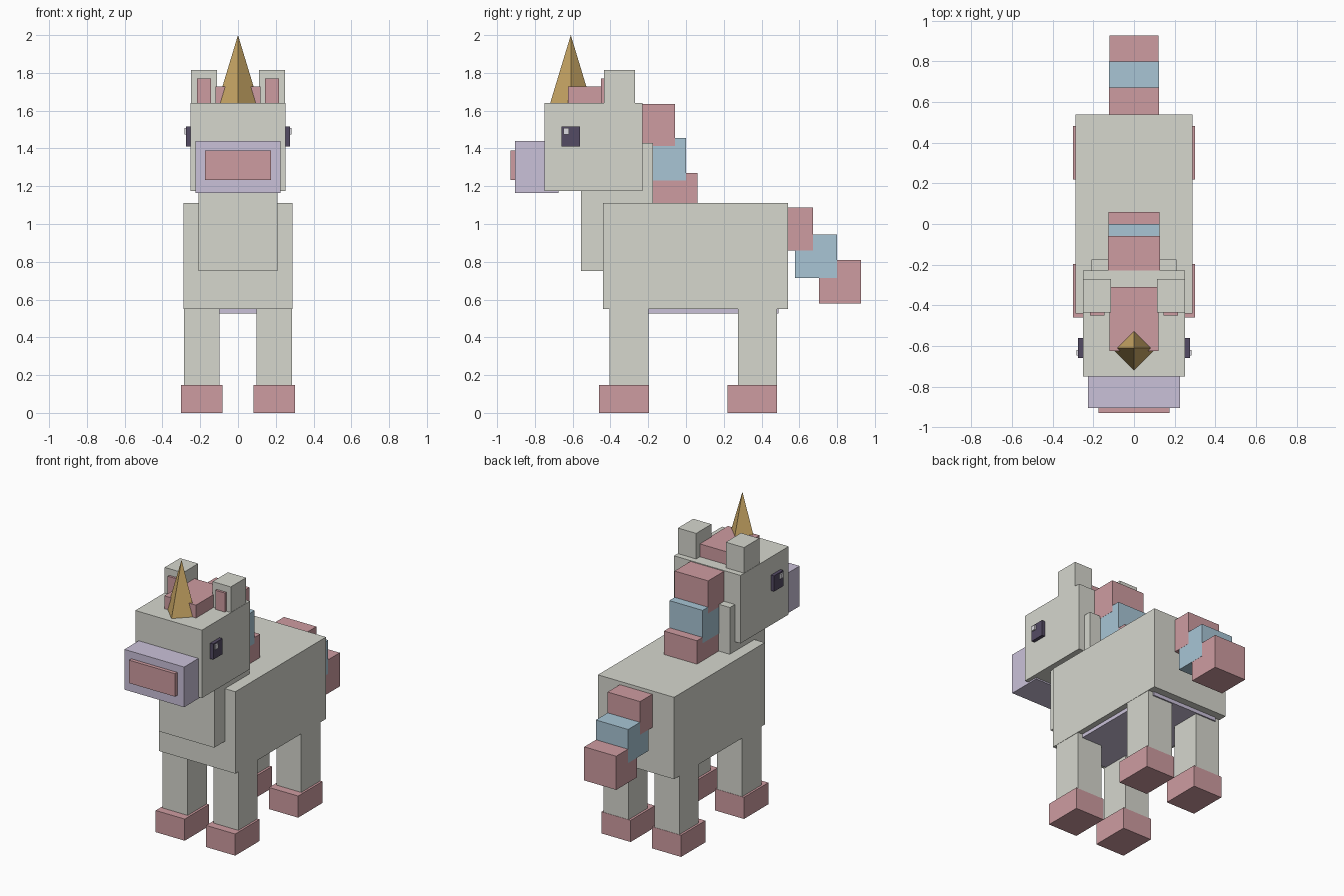
import bpy
import bmesh
from math import pi

cube = bpy.data.objects.get("Cube")
if cube:
    bpy.data.objects.remove(cube, do_unlink=True)


def material(name, *srgb):
    """Flat colour from 0-255 display values, stored as linear."""
    lin = [((c / 255 + 0.055) / 1.055) ** 2.4 for c in srgb] + [1.0]
    m = bpy.data.materials.new(name)
    m.diffuse_color = lin
    m.use_nodes = True
    m.node_tree.nodes["Principled BSDF"].inputs["Base Color"].default_value = lin
    return m


COAT = material("warm_grey", 214, 215, 206)
PINK = material("dusty_pink", 206, 156, 161)
BLUE = material("soft_blue", 168, 197, 213)
LILAC = material("lilac", 202, 193, 217)
GOLD = material("gold", 206, 171, 104)
DARK = material("dark_plum", 84, 75, 100)
SHINE = material("eye_shine", 222, 220, 226)


def add(name, bm, mat):
    mesh = bpy.data.meshes.new(name)
    bm.to_mesh(mesh)
    bm.free()
    mesh.materials.append(mat)
    obj = bpy.data.objects.new(name, mesh)
    bpy.context.collection.objects.link(obj)
    return obj


def box(name, mat, x, y, z):
    """Box from (low, high) ranges on each axis."""
    bm = bmesh.new()
    bmesh.ops.create_cube(bm, size=1)
    for v in bm.verts:
        v.co = [(lo + hi) / 2 + c * (hi - lo) for c, (lo, hi) in zip(v.co, (x, y, z))]
    return add(name, bm, mat)


def centred(name, mat, half, y, z):
    return box(name, mat, (-half, half), y, z)


def pair(name, mat, x, y, z):
    box("left_" + name, mat, x, y, z)
    box("right_" + name, mat, (-x[1], -x[0]), y, z)


# Trunk, neck and head
centred("body", COAT, 0.288, (-0.44, 0.54), (0.55, 1.11))
centred("belly", LILAC, 0.25, (-0.39, 0.49), (0.525, 0.56))
centred("neck", COAT, 0.209, (-0.555, -0.175), (0.75, 1.43))
centred("head", COAT, 0.252, (-0.75, -0.23), (1.175, 1.64))
centred("muzzle", LILAC, 0.226, (-0.905, -0.675), (1.165, 1.44))
centred("nose", PINK, 0.174, (-0.93, -0.89), (1.233, 1.39))

# Ears and eyes
pair("ear", COAT, (0.112, 0.25), (-0.435, -0.27), (1.62, 1.815))
pair("inner_ear", PINK, (0.144, 0.216), (-0.451, -0.42), (1.64, 1.77))
pair("eye", DARK, (0.24, 0.275), (-0.66, -0.56), (1.41, 1.517))
pair("eye_shine", SHINE, (0.26, 0.284), (-0.648, -0.619), (1.475, 1.507))

# Legs and hooves
for label, y in (("front", -0.405), ("back", 0.275)):
    pair(label + "_leg", COAT, (0.097, 0.286), (y, y + 0.206), (0.1, 0.56))
    pair(label + "_hoof", PINK, (0.081, 0.301), (y - 0.055, y + 0.208), (0, 0.148))

# Forelock, mane and tail blocks
centred("forelock", PINK, 0.12, (-0.625, -0.31), (1.62, 1.728))
centred("upper_mane", PINK, 0.127, (-0.28, -0.058), (1.413, 1.635))
centred("middle_mane", BLUE, 0.126, (-0.22, 0.0), (1.23, 1.455))
centred("lower_mane", PINK, 0.125, (-0.2, 0.06), (1.05, 1.27))
centred("upper_tail", PINK, 0.123, (0.45, 0.672), (0.86, 1.087))
centred("middle_tail", BLUE, 0.122, (0.578, 0.8), (0.715, 0.945))
centred("lower_tail", PINK, 0.121, (0.705, 0.927), (0.58, 0.81))

# Four-sided horn with its corners on the axes
bm = bmesh.new()
bmesh.ops.create_cone(bm, cap_ends=True, segments=4, radius1=0.109, radius2=0, depth=0.36)
bmesh.ops.remove_doubles(bm, verts=bm.verts, dist=0.0001)
horn = add("horn", bm, GOLD)
horn.location = (0, -0.61, 1.82)
corner = max(horn.data.vertices, key=lambda v: v.co.x).co
if abs(corner.y) > 0.01:
    horn.rotation_euler.z = pi / 4
